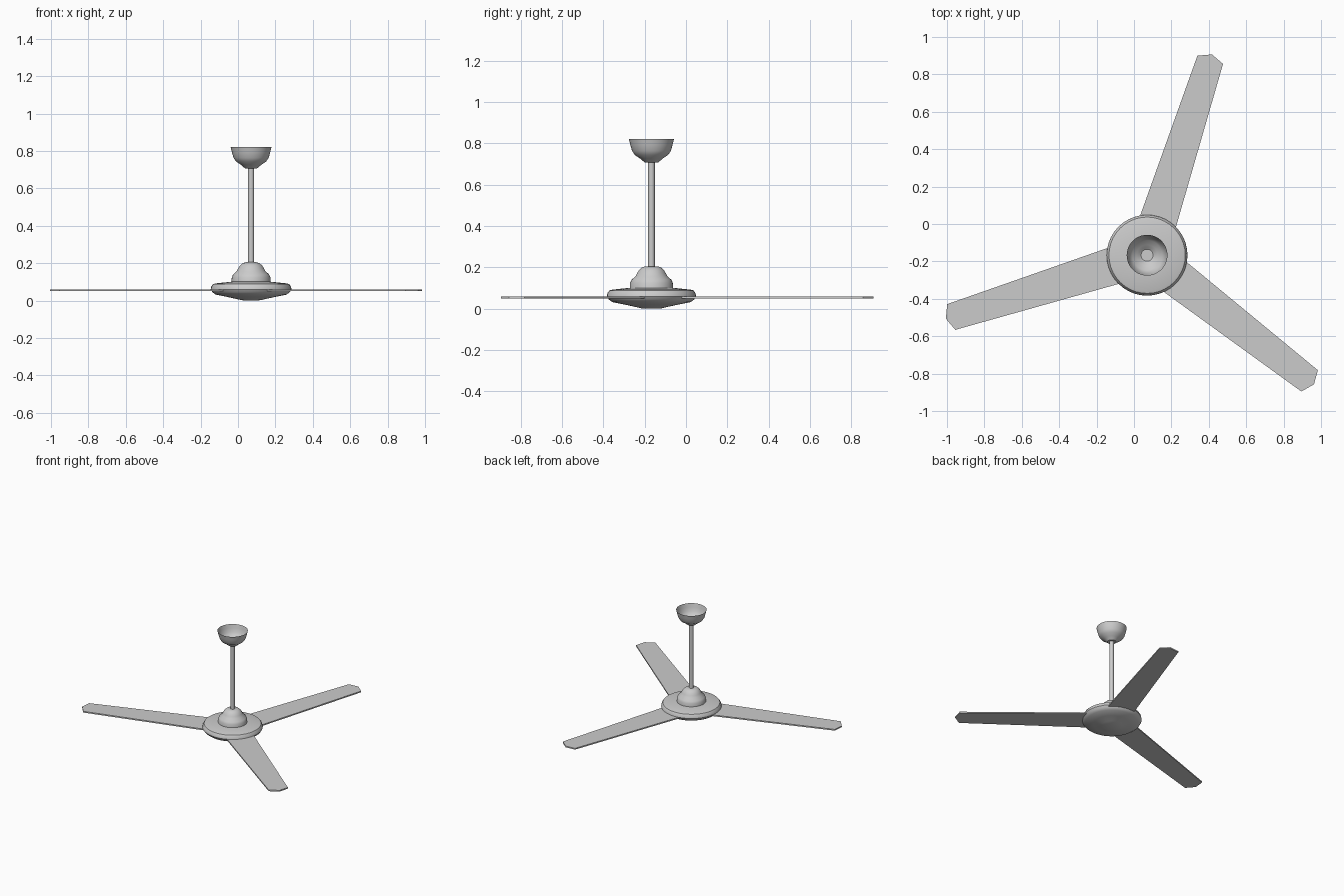
import bpy, bmesh, math
from mathutils import Matrix, Vector

if "Cube" in bpy.data.objects:
    bpy.data.objects.remove(bpy.data.objects["Cube"])

CX, CY = 0.07, -0.167


def finish(bm, name, angle=None):
    bmesh.ops.recalc_face_normals(bm, faces=bm.faces)
    me = bpy.data.meshes.new(name)
    bm.to_mesh(me)
    bm.free()
    ob = bpy.data.objects.new(name, me)
    ob.location = (CX, CY, 0)
    bpy.context.collection.objects.link(ob)
    if angle:
        bpy.ops.object.select_all(action='DESELECT')
        ob.select_set(True)
        bpy.context.view_layer.objects.active = ob
        bpy.ops.object.shade_smooth_by_angle(angle=math.radians(angle))
    return ob


def lathe(name, profile, steps=40, angle=35):
    """Spin an (r, z) profile around the fan axis."""
    bm = bmesh.new()
    vs = [bm.verts.new((r, 0, z)) for r, z in profile]
    es = [bm.edges.new(p) for p in zip(vs, vs[1:])]
    bmesh.ops.spin(bm, geom=vs + es, cent=(0, 0, 0), axis=(0, 0, 1),
                   angle=math.tau, steps=steps)
    bmesh.ops.remove_doubles(bm, verts=bm.verts, dist=1e-5)
    return finish(bm, name, angle)


# Motor housing: shallow disc with a rounded rim
lathe("motor_housing", [(0, 0), (0.05, 0.002), (0.075, 0.008), (0.13, 0.02),
                        (0.19, 0.032), (0.207, 0.045), (0.216, 0.06),
                        (0.213, 0.075), (0.204, 0.088), (0.19, 0.092),
                        (0.105, 0.101), (0, 0.101)])

# Bell-shaped cover above the motor
lathe("motor_cover", [(0.105, 0.099), (0.103, 0.125), (0.096, 0.14),
                      (0.077, 0.157), (0.069, 0.172), (0.06, 0.187),
                      (0.045, 0.2), (0.03, 0.205), (0, 0.205)])

# Down rod
lathe("down_rod", [(0, 0.19), (0.016, 0.19), (0.016, 0.712), (0, 0.712)], steps=16)

# Ceiling canopy: open bowl
lathe("ceiling_canopy", [(0, 0.707), (0.032, 0.707), (0.042, 0.715),
                         (0.056, 0.727), (0.08, 0.743), (0.094, 0.763),
                         (0.102, 0.792), (0.109, 0.82)])

# Tapered blades with clipped tips
outline = [(0.14, -0.102), (1.098, -0.072), (1.128, -0.036 + 0.036),
           (1.098, 0.072), (0.14, 0.102)]
for i, deg in enumerate((72.1, 197.5, 322.3)):
    bm = bmesh.new()
    f = bm.faces.new([bm.verts.new((x, y, 0.05)) for x, y in outline])
    ext = bmesh.ops.extrude_face_region(bm, geom=[f])
    top = [v for v in ext["geom"] if isinstance(v, bmesh.types.BMVert)]
    bmesh.ops.translate(bm, verts=top, vec=Vector((0, 0, 0.01)))
    bmesh.ops.rotate(bm, verts=bm.verts, cent=(0, 0, 0),
                     matrix=Matrix.Rotation(math.radians(deg), 3, 'Z'))
    finish(bm, f"blade_{i + 1}")
